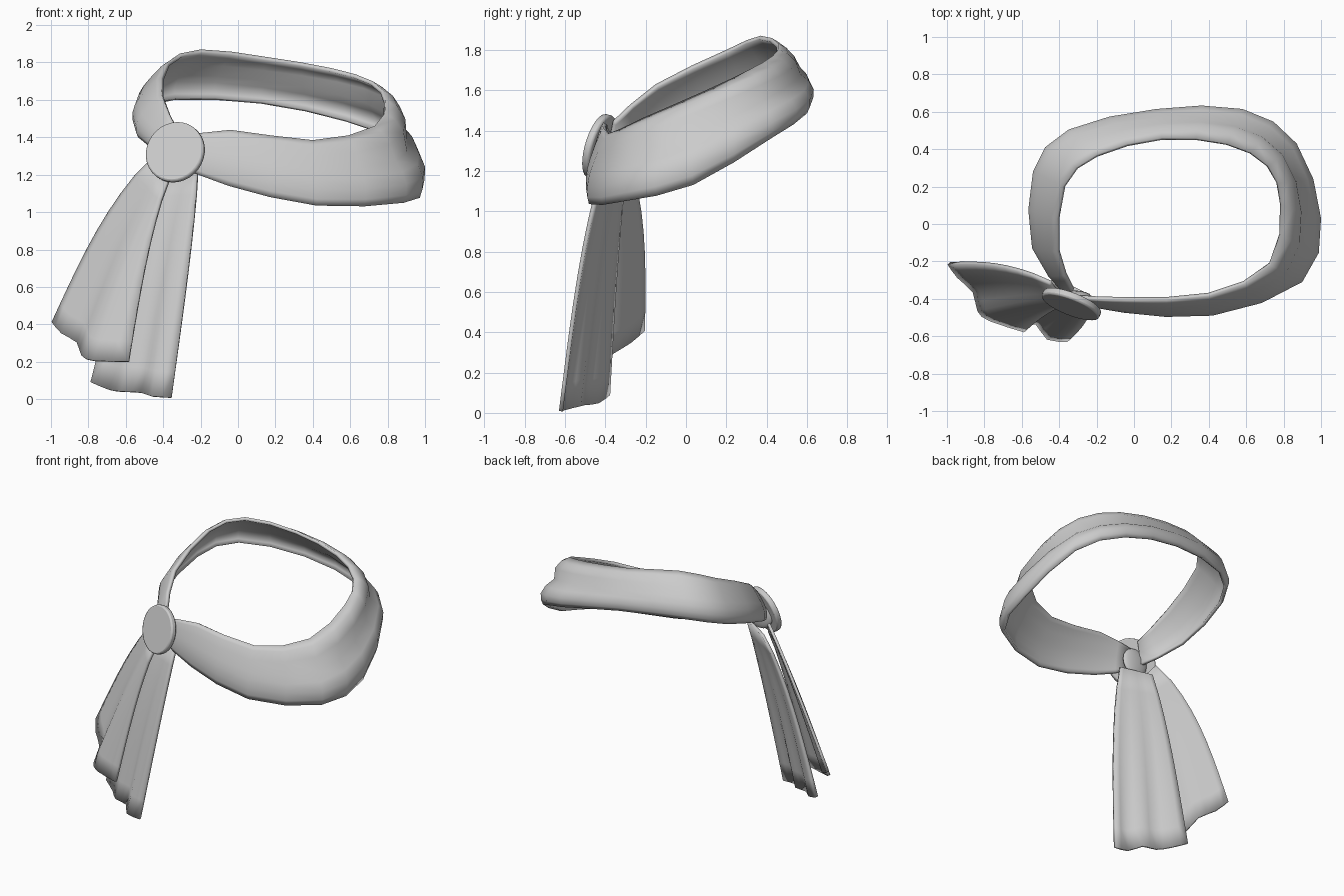
import bpy, math
from mathutils import Vector

if "Cube" in bpy.data.objects:
    bpy.data.objects.remove(bpy.data.objects["Cube"])

cloth = bpy.data.materials.new("soft_grey")
cloth.diffuse_color = (0.6, 0.6, 0.6, 1)
cloth.use_nodes = True
cloth.node_tree.nodes["Principled BSDF"].inputs["Base Color"].default_value = cloth.diffuse_color


def finish(ob, angle=50):
    ob.data.materials.clear()
    ob.data.materials.append(cloth)
    bpy.ops.object.select_all(action='DESELECT')
    ob.select_set(True)
    bpy.context.view_layer.objects.active = ob
    bpy.ops.object.shade_smooth_by_angle(angle=math.radians(angle))


def spline(points, steps):
    """Smooth curve through points of any dimension."""
    pts = [Vector(p) for p in points]
    out = []
    for i in range(len(pts) - 1):
        a, b = pts[max(i - 1, 0)], pts[i]
        c, d = pts[i + 1], pts[min(i + 2, len(pts) - 1)]
        for s in range(steps):
            t = s / steps
            out.append(b + (c - a) * (t / 2) + (a * 2 - b * 5 + c * 4 - d) * (t * t / 2)
                       + (b * 3 - a - c * 3 + d) * (t ** 3 / 2))
    return out + [pts[-1]]


def clamp(v):
    return max(0, min(1, v))


def loft(name, rows, thickness, offset):
    """Skin a grid of rows and give the cloth some thickness."""
    n = len(rows[0])
    verts = [p for r in rows for p in r]
    faces = [(i * n + j, i * n + j + 1, (i + 1) * n + j + 1, (i + 1) * n + j)
             for i in range(len(rows) - 1) for j in range(n - 1)]
    me = bpy.data.meshes.new(name)
    me.from_pydata(verts, [], faces)
    ob = bpy.data.objects.new(name, me)
    bpy.context.collection.objects.link(ob)
    m = ob.modifiers.new("thickness", 'SOLIDIFY')
    m.thickness, m.offset = thickness, offset
    finish(ob)


# Neck band: top edge x, y, z / outer x, y / bottom z
band = [
    (-.30, -.40, 1.40, -.30, -.425, 1.24),
    (-.04, -.41, 1.44, -.05, -.475, 1.14),
    (.40, -.385, 1.385, .42, -.49, 1.035),
    (.73, -.22, 1.46, .90, -.31, 1.05),
    (.79, .10, 1.60, 1.0, .03, 1.13),
    (.72, .31, 1.70, .87, .43, 1.36),
    (.50, .43, 1.77, .58, .615, 1.485),
    (.15, .46, 1.83, .12, .615, 1.58),
    (-.20, .37, 1.87, -.35, .505, 1.60),
    (-.38, .20, 1.80, -.54, .28, 1.53),
    (-.41, -.15, 1.63, -.545, -.13, 1.40),
    (-.33, -.36, 1.45, -.37, -.38, 1.28),
]
rows = []
for tx, ty, tz, ox, oy, bz in spline(band, 2):
    # the outer crease deepens toward the right and back
    fold = clamp(ox + .3) * clamp((oy + .55) / .5)
    section = [(0, 0), (.2 + .1 * fold, .08), (.48 + .02 * fold, .25 - .03 * fold),
               (.78 - .24 * fold, .46), (.92 - .08 * fold, .6),
               (1, .76), (.99, .9), (.92, 1)]
    rows.append([(tx + (ox - tx) * f, ty + (oy - ty) * f, tz + (bz - tz) * h)
                 for f, h in section])
loft("neck_band", rows, 0.022, -1)


# Hanging tails: gathered at the knot, pleated at the hem
def tail(name, top, hem, bow_first, bow_last, steps=9):
    a, b = Vector(top[0]), Vector(top[1])
    hem = spline(hem, 2)
    n = len(hem) - 1
    rows = []
    for i in range(steps + 1):
        t = i / steps
        row = []
        for j, h in enumerate(hem):
            u = j / n
            bow = Vector(bow_first).lerp(Vector(bow_last), min(1, u * 1.6))
            row.append(a.lerp(b, u).lerp(h, t) + bow * math.sin(math.pi * t ** .7))
        rows.append(row)
    loft(name, rows, 0.02, 0)


tail("left_tail", [(-.45, -.31, 1.29), (-.37, -.43, 1.17)],
     [(-.99, -.21, .41), (-.94, -.28, .35), (-.855, -.36, .30),
      (-.83, -.46, .23), (-.77, -.51, .205), (-.585, -.57, .20)],
     (-.06, .05, 0), (-.025, 0, 0))
tail("right_tail", [(-.215, -.40, 1.23), (-.41, -.30, 1.20)],
     [(-.355, -.62, .008), (-.46, -.61, .015), (-.52, -.53, .035),
      (-.62, -.51, .04), (-.69, -.44, .05), (-.785, -.385, .09)],
     (.012, -.03, 0), (-.04, -.01, 0))

# Knot behind the clasp
bpy.ops.mesh.primitive_uv_sphere_add(segments=16, ring_count=10, radius=1,
                                     location=(-.33, -.385, 1.30))
knot = bpy.context.object
knot.name = "knot"
knot.scale = (.10, .03, .10)
finish(knot)

# Round clasp, tilted up and to the left
normal = Vector((-.35, -.9, .27)).normalized()
bpy.ops.mesh.primitive_cylinder_add(vertices=32, radius=.165, depth=.04,
                                    location=(-.335, -.428, 1.32))
clasp = bpy.context.object
clasp.name = "round_clasp"
clasp.rotation_euler = normal.to_track_quat('Z', 'Y').to_euler()
bv = clasp.modifiers.new("rounded_rim", 'BEVEL')
bv.width, bv.segments = .01, 2
finish(clasp, 35)
